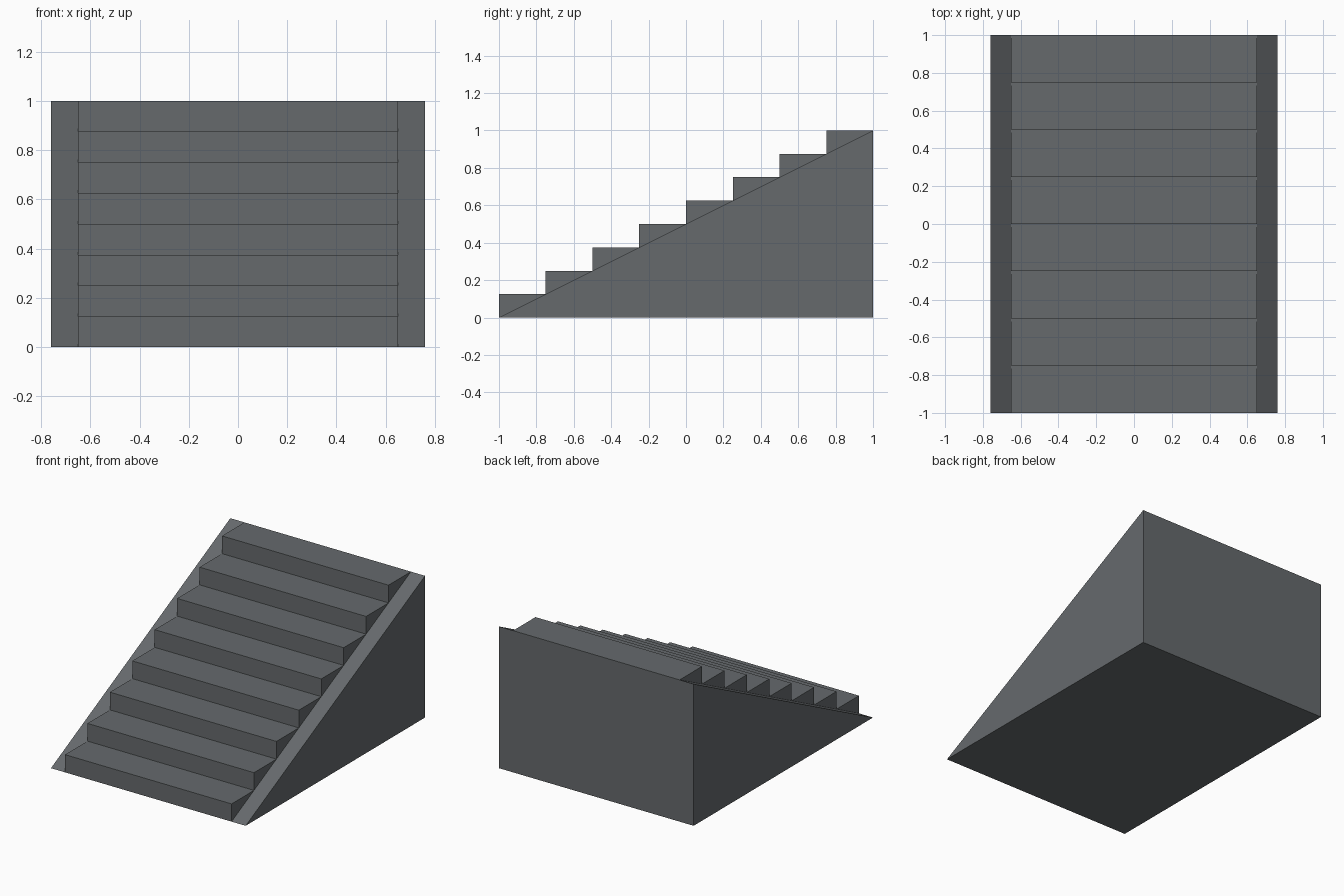
import bpy, bmesh

if "Cube" in bpy.data.objects:
    bpy.data.objects.remove(bpy.data.objects["Cube"])

STEPS, DEPTH, RISE = 8, 0.25, 0.125
HALF_STAIR, HALF_TOTAL = 0.65, 0.76

stone = bpy.data.materials.new("dark_grey_stone")
stone.diffuse_color = (0.133, 0.144, 0.152, 1)
stone.use_nodes = True
stone.node_tree.nodes["Principled BSDF"].inputs["Base Color"].default_value = stone.diffuse_color


def extrude_profile(name, profile, x0, x1):
    """Solid made from a (y, z) profile swept from x0 to x1."""
    bm = bmesh.new()
    face = bm.faces.new([bm.verts.new((x0, y, z)) for y, z in profile])
    out = bmesh.ops.extrude_face_region(bm, geom=[face])
    moved = [v for v in out["geom"] if isinstance(v, bmesh.types.BMVert)]
    bmesh.ops.translate(bm, verts=moved, vec=(x1 - x0, 0, 0))
    bmesh.ops.recalc_face_normals(bm, faces=bm.faces)
    mesh = bpy.data.meshes.new(name)
    bm.to_mesh(mesh)
    bm.free()
    mesh.materials.append(stone)
    obj = bpy.data.objects.new(name, mesh)
    bpy.context.collection.objects.link(obj)
    return obj


# Flight of steps: stepped profile closed by the back and underside
profile = [(-1, 0)]
for i in range(STEPS):
    y, z = -1 + i * DEPTH, (i + 1) * RISE
    profile += [(y, z), (y + DEPTH, z)]
profile.append((1, 0))
extrude_profile("stair_flight", profile, -HALF_STAIR, HALF_STAIR)

# Sloping wedge walls on both sides
wedge = [(-1, 0), (1, 1), (1, 0)]
extrude_profile("left_side_wall", wedge, -HALF_TOTAL, -HALF_STAIR)
extrude_profile("right_side_wall", wedge, HALF_STAIR, HALF_TOTAL)
